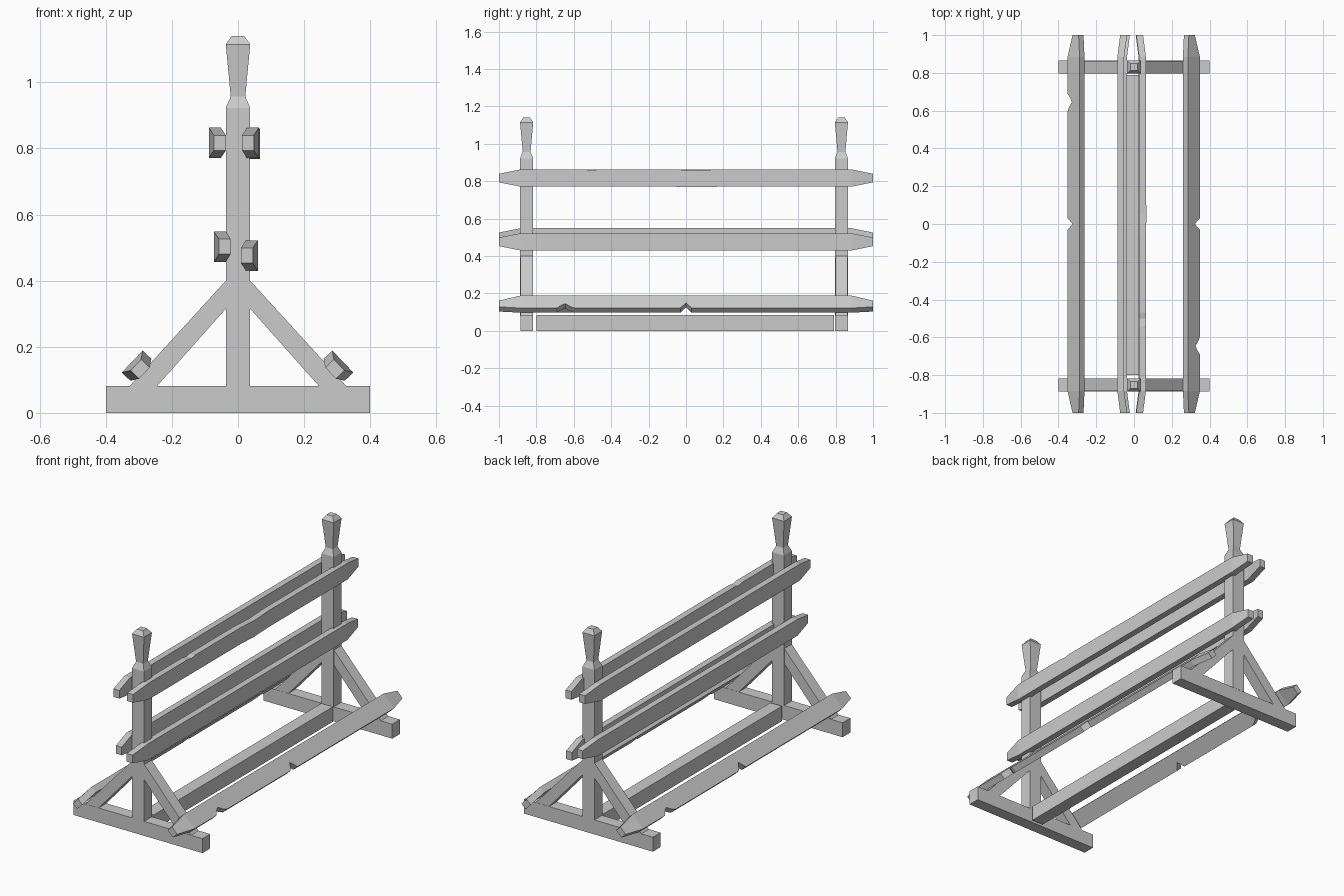
import bpy, bmesh
from mathutils import Vector

if "Cube" in bpy.data.objects:
    bpy.data.objects.remove(bpy.data.objects["Cube"])


def loft(name, rings):
    """Flat-faced solid through a list of four-point rings."""
    bm = bmesh.new()
    vs = [[bm.verts.new(p) for p in r] for r in rings]
    for a, b in zip(vs, vs[1:]):
        n = len(a)
        for i in range(n):
            j = (i + 1) % n
            bm.faces.new((a[i], a[j], b[j], b[i]))
    bm.faces.new(vs[0][::-1])
    bm.faces.new(vs[-1])
    bmesh.ops.recalc_face_normals(bm, faces=bm.faces)
    me = bpy.data.meshes.new(name)
    bm.to_mesh(me)
    bm.free()
    ob = bpy.data.objects.new(name, me)
    bpy.context.collection.objects.link(ob)
    return ob


def box(name, x0, x1, y0, y1, z0, z1):
    return loft(name, [[(x0, y0, z), (x1, y0, z), (x1, y1, z), (x0, y1, z)] for z in (z0, z1)])


def rail(name, cx, cz, out, up, details=(), flip=1):
    """Plank along y with bent, tapered ends.
    details: (y, raise of lower edge, drop of upper edge, outward shift)"""
    n, t = Vector((out[0], 0, out[1])).normalized(), Vector((up[0], 0, up[1])).normalized()
    th, hh = 0.018, 0.046
    ends = [(-1, .023, .023, -.015), (-.885, 0, 0, 0), (.885, 0, 0, 0), (1, .023, .023, -.015)]
    rings = []
    for y, lo, hi, s in sorted(ends + [(flip * d[0], *d[1:]) for d in details]):
        c = Vector((cx, y, cz)) + n * s
        rings.append([c + n * a + t * b for a, b in
                      ((-th, lo - hh), (th, lo - hh), (th, hh - hi), (-th, hh - hi))])
    return loft(name, rings)


# End frames: foot, post with flared finial, two diagonal braces
for label, cy in (("front", -0.852), ("back", 0.831)):
    box(label + "_foot", -0.4, 0.4, cy - .034, cy + .034, 0, 0.081)
    profile = [(.08, .037), (.923, .037), (.957, .022), (1.115, .037), (1.14, .019)]
    loft(label + "_post", [[(-w, cy - w * .95, z), (w, cy - w * .95, z),
                            (w, cy + w * .95, z), (-w, cy + w * .95, z)] for z, w in profile])
    for side, s in (("left", -1), ("right", 1)):
        brace = [(.035, .402), (.328, .081), (.245, .081), (.035, .317)]
        loft(f"{label}_{side}_brace", [[(s * x, y, z) for x, z in brace]
                                       for y in (cy - .033, cy + .033)])

# Floor beam between the frames
box("floor_beam", -.036, .036, -.80, .79, 0, .084)

# Upper and middle rails, with slight wear
rail("upper_left_rail", -.070, .817, (-1, 0), (0, 1))
rail("upper_right_rail", .045, .817, (1, 0), (0, 1),
     [(-.54, 0, 0, 0), (-.50, 0, .006, 0), (-.47, 0, 0, 0),
      (-.07, 0, 0, 0), (.05, -.003, .004, .003), (.18, 0, 0, 0)])
rail("middle_left_rail", -.055, .503, (-1, 0), (0, 1))
rail("middle_right_rail", .042, .476, (1, 0), (0, 1))

# Tilted bottom rails with a notch in the middle and a chipped edge
chips = [(-.69, 0, 0, 0), (-.665, .022, 0, 0), (-.645, .033, 0, 0), (-.62, .012, 0, 0),
         (-.595, 0, 0, 0), (-.03, 0, 0, 0), (0, .04, 0, 0), (.03, 0, 0, 0)]
rail("bottom_right_rail", .304, .143, (.72, .69), (-.69, .72), chips)
rail("bottom_left_rail", -.307, .143, (-.72, .69), (.69, .72), chips, -1)
